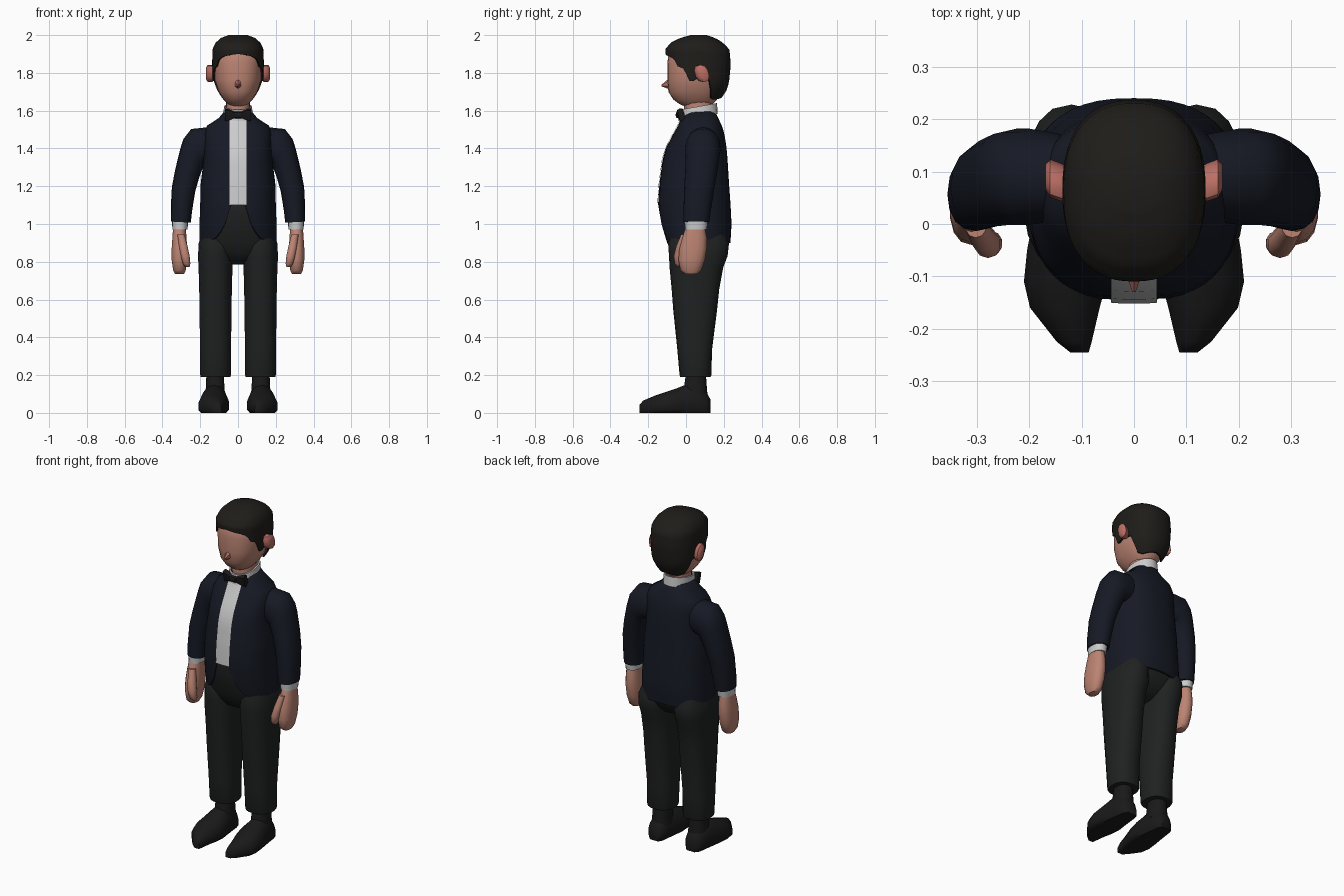
import bpy, bmesh, math
from math import sin, cos, pi, radians
from mathutils import Vector

if "Cube" in bpy.data.objects:
    bpy.data.objects.remove(bpy.data.objects["Cube"])


def material(name, color):
    m = bpy.data.materials.new(name)
    m.diffuse_color = (*color, 1)
    m.use_nodes = True
    m.node_tree.nodes["Principled BSDF"].inputs["Base Color"].default_value = m.diffuse_color
    return m


NAVY = material("navy_cloth", (0.008, 0.010, 0.018))
BLACK = material("black_cloth", (0.014, 0.015, 0.015))
HAIR = material("dark_hair", (0.013, 0.012, 0.010))
LEATHER = material("black_leather", (0.010, 0.010, 0.010))
SKIN = material("skin", (0.50, 0.23, 0.17))
BLUSH = material("blush_skin", (0.50, 0.16, 0.13))
WHITE = material("white_cloth", (0.75, 0.75, 0.74))


def spow(c, e):
    return math.copysign(abs(c) ** (2 / e), c)


def lerp_keys(keys, k):
    """Interpolate rows (key, values...) sorted by rising key."""
    if k <= keys[0][0]:
        return keys[0][1:]
    for a, b in zip(keys, keys[1:]):
        if k <= b[0]:
            f = (k - a[0]) / (b[0] - a[0])
            return [p + (q - p) * f for p, q in zip(a[1:], b[1:])]
    return keys[-1][1:]


def skin_rows(name, rows, mat, closed=True, caps=True, mirror=False, angle=50):
    """Join rows of points into one surface."""
    bm = bmesh.new()
    vs = [[bm.verts.new(p) for p in r] for r in rows]
    n = len(rows[0])
    for a, b in zip(vs, vs[1:]):
        for i in range(n if closed else n - 1):
            j = (i + 1) % n
            bm.faces.new((a[i], a[j], b[j], b[i]))
    if caps:
        bm.faces.new(vs[0])
        bm.faces.new(vs[-1])
    bmesh.ops.recalc_face_normals(bm, faces=bm.faces)
    me = bpy.data.meshes.new(name)
    bm.to_mesh(me)
    bm.free()
    ob = bpy.data.objects.new(name, me)
    bpy.context.collection.objects.link(ob)
    me.materials.append(mat)
    if mirror:
        ob.modifiers.new("mirror", 'MIRROR').use_mirror_merge = False
    bpy.ops.object.select_all(action='DESELECT')
    bpy.context.view_layer.objects.active = ob
    ob.select_set(True)
    bpy.ops.object.shade_smooth_by_angle(angle=radians(angle))
    return ob


def ring(c, u, v, n=16, e=2.2):
    c, u, v = Vector(c), Vector(u), Vector(v)
    return [c + u * spow(sin(2 * pi * i / n), e) - v * spow(cos(2 * pi * i / n), e)
            for i in range(n)]


def on_profile(keys, t, z, e):
    """Point on an upright form; keys are (z, half width, front y, back y)."""
    rx, y0, y1 = lerp_keys(keys, z)
    return Vector((rx * spow(sin(t), e), (y0 + y1) / 2 - (y1 - y0) / 2 * spow(cos(t), e), z))


def upright(name, keys, mat, n=24, e=2.3, x=0, **kw):
    """Loft horizontal rings through every key."""
    rows = [[on_profile(keys, 2 * pi * i / n, k[0], e) + Vector((x, 0, 0)) for i in range(n)]
            for k in keys]
    return skin_rows(name, rows, mat, **kw)


def draped(name, keys, hem, mat, n, steps, e, power=1.0):
    """Shell hanging from the top key to a lower edge that varies with the angle."""
    top, rows = keys[-1][0], []
    for s in range(steps + 1):
        row = []
        for i in range(n):
            t = 2 * pi * i / n
            low = lerp_keys(hem, math.degrees(min(t, 2 * pi - t)))[0]
            row.append(on_profile(keys, t, top - (top - low) * (s / steps) ** power, e))
        rows.append(row)
    # turn the edge inward
    rows.append([Vector((p.x * 0.93, 0.06 + (p.y - 0.06) * 0.93, p.z)) for p in rows[-1]])
    ob = skin_rows(name, rows, mat, caps=False)
    bm = bmesh.new()
    bm.from_mesh(ob.data)
    bm.verts.ensure_lookup_table()
    bm.faces.new([bm.verts[i] for i in range(n)]).smooth = True
    bmesh.ops.recalc_face_normals(bm, faces=bm.faces)
    bm.to_mesh(ob.data)
    bm.free()


# head and neck
upright("head", [(1.62, .035, .0, .12), (1.635, .056, -.035, .14), (1.66, .078, -.068, .165),
                 (1.70, .104, -.093, .185), (1.765, .125, -.099, .2), (1.85, .128, -.099, .21),
                 (1.92, .12, -.09, .2), (1.965, .08, -.04, .16)], SKIN)
upright("neck", [(1.55, .064, -.01, .14), (1.67, .064, -.01, .14)], SKIN, n=16)
skin_rows("nose", [ring((0, -.092, 1.742), (.018, 0, 0), (0, 0, .027), 6, 2),
                   ring((0, -.13, 1.733), (.004, 0, 0), (0, 0, .004), 6, 2)], BLUSH, angle=30)
skin_rows("ear", [ring((x, y, 1.797), (0, r, 0), (0, -r * .3, r * 1.35), 10, 2.4)
                  for x, y, r in ((.115, .075, .024), (.14, .08, .034), (.16, .087, .034),
                                  (.169, .09, .022))], BLUSH, mirror=True)

# hair with a shaped hairline
hair_keys = [(1.655, .088, -.06, .18), (1.71, .12, -.09, .217), (1.75, .135, -.105, .228),
             (1.845, .137, -.107, .237), (1.925, .135, -.11, .23), (1.96, .118, -.08, .195),
             (1.985, .09, -.03, .155), (2.0, .05, .025, .11)]
hairline = [(0, 1.9), (30, 1.888), (46, 1.872), (54, 1.835), (70, 1.82), (75, 1.757), (84, 1.757),
            (90, 1.77), (108, 1.76), (118, 1.67), (135, 1.657), (180, 1.672)]
draped("hair", hair_keys, hairline, HAIR, 60, 14, 2.35, 1.4)

# jacket, cut away at the front
torso = [(.87, .204, -.1, .233), (.945, .205, -.124, .238), (1.0, .204, -.135, .241),
         (1.1, .2, -.148, .236), (1.21, .198, -.141, .228), (1.34, .182, -.124, .22),
         (1.4, .18, -.107, .215), (1.475, .18, -.068, .204), (1.52, .165, -.042, .19),
         (1.55, .115, -.028, .175), (1.575, .085, -.018, .165), (1.6, .07, -.005, .152)]
hem = [(0, 1.1), (8, 1.1), (15, 1.0), (26, .935), (54, .888), (90, .89), (180, .9)]
draped("jacket", torso, hem, NAVY, 48, 18, 2.5)

# sleeves: centre x, y, z, lean, half width, half depth
sleeve = [(.13, .09, 1.42, 80, .095, .08), (.2, .09, 1.412, 62, .103, .092),
          (.224, .09, 1.385, 43, .091, .092), (.241, .088, 1.36, 28, .074, .09),
          (.268, .08, 1.27, 15, .067, .085), (.288, .07, 1.185, 10, .063, .08),
          (.299, .06, 1.08, 5, .057, .073), (.303, .055, 1.01, 3, .053, .068)]
skin_rows("sleeve", [ring((x, y, z), (w * cos(radians(a)), 0, w * sin(radians(a))), (0, d, 0))
                     for x, y, z, a, w, d in sleeve], NAVY, mirror=True)
upright("shirt_cuff", [(.972, .04, -.005, .11), (1.03, .044, -.008, .118)], WHITE,
        n=16, x=.307, mirror=True)

# hands with thumbs
upright("hand", [(.735, .024, -.008, .06), (.755, .034, -.03, .08), (.81, .042, -.04, .1),
                 (.87, .042, -.035, .11), (.93, .038, -.02, .11), (.985, .034, .0, .1)], SKIN,
        n=14, x=.31, mirror=True)
thumb = [(.268, -.03, .772, .014), (.272, -.037, .79, .023), (.279, -.038, .83, .027),
         (.29, -.025, .885, .026), (.302, -.004, .945, .022)]
skin_rows("thumb", [ring((x, y, z), (r * .9, 0, 0), (0, r, 0), 10) for x, y, z, r in thumb],
          SKIN, mirror=True)

# shirt front following the chest
rows = []
for s in range(13):
    z = 1.1 + .47 * s / 12
    row = []
    for i in range(7):
        x = -.044 + .088 * i / 6
        t = math.asin((abs(x) / lerp_keys(torso, z)[0]) ** 1.25)
        p = on_profile(torso, t, z, 2.5)
        row.append(Vector((x, p.y - .004, z)))
    rows.append(row)
skin_rows("shirt_front", rows, WHITE, closed=False, caps=False)

# collar, leaning forward
collar = [(.079, .104, 1.565), (.074, .1, 1.622), (.066, .092, 1.622), (.066, .092, 1.565)]
skin_rows("shirt_collar", [ring((0, .064, z), (rx, 0, 0), (0, ry, ry * .18), 24, 2.1)
                           for rx, ry, z in collar], WHITE, caps=False)

# bow tie
skin_rows("bow_tie", [ring((x, -.035 + abs(x) * .15, 1.578), (0, .016, .004), (0, -h * .25, h), 8, 5)
                      for x, h in ((-.07, .034), (-.045, .028), (-.012, .015), (.012, .015),
                                   (.045, .028), (.07, .034))], LEATHER, angle=30)
skin_rows("bow_knot", [ring((x, -.037, 1.577), (0, .019, 0), (0, 0, .018), 8, 3)
                       for x in (-.016, .016)], LEATHER, angle=30)

# trousers
upright("trouser_seat", [(.785, .07, .0, .1), (.81, .14, -.045, .15), (.85, .185, -.075, .19),
                         (.9, .197, -.1, .218), (1.0, .198, -.13, .23), (1.1, .194, -.143, .228),
                         (1.14, .19, -.135, .22)], BLACK, n=32, e=2.5)
upright("trouser_leg", [(.19, .079, -.03, .13), (.2, .082, -.034, .134), (.335, .083, -.046, .138),
                        (.55, .086, -.068, .165), (.655, .0875, -.076, .176), (.77, .091, -.087, .197),
                        (.83, .094, -.09, .22), (.9, .09, -.095, .228), (.98, .06, -.06, .19)],
        BLACK, n=18, e=2.4, x=.119, mirror=True)

# shoes: y, inner x, outer x, height
upright("ankle", [(.08, .055, -.02, .115), (.14, .05, -.01, .11), (.21, .047, .0, .105)], LEATHER,
        n=14, x=.121, mirror=True)
shoe = [(-.245, .086, .122, .045), (-.225, .08, .148, .066), (-.16, .064, .2, .093),
        (-.11, .05, .212, .11), (-.05, .046, .206, .13), (0, .055, .196, .15),
        (.06, .064, .185, .15), (.105, .07, .178, .115), (.13, .09, .155, .07)]
rows = []
for y, a, b, h in shoe:
    r = ring(((a + b) / 2, y, h * .3), ((b - a) / 2, 0, 0), (0, 0, h * .7), 14, 2.1)
    for p in r:
        p.z = max(p.z, 0)
    rows.append(r)
skin_rows("shoe", rows, LEATHER, mirror=True)
